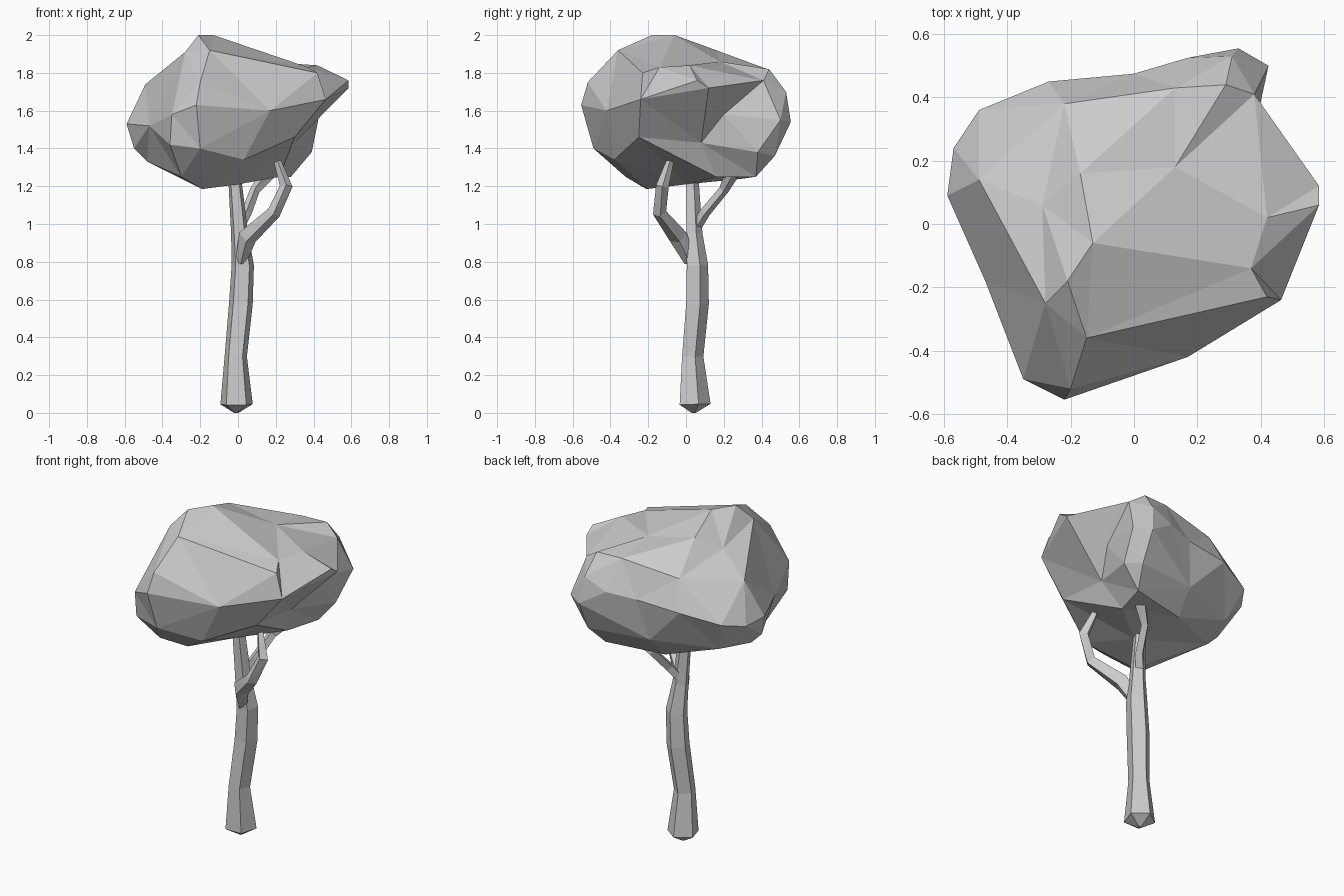
import bpy, bmesh, math
from mathutils import Vector


def finish(bm, name):
    bmesh.ops.recalc_face_normals(bm, faces=bm.faces[:])
    mesh = bpy.data.meshes.new(name)
    bm.to_mesh(mesh)
    bm.free()
    obj = bpy.data.objects.new(name, mesh)
    bpy.context.collection.objects.link(obj)
    return obj


def limb(name, path, sides, phase=0.0):
    """Faceted tube through (x, y, z, radius) stations."""
    bm = bmesh.new()
    pts = [Vector(p[:3]) for p in path]
    rings = []
    for i, p in enumerate(path):
        tangent = (pts[min(i + 1, len(pts) - 1)] - pts[max(i - 1, 0)]).normalized()
        turn = Vector((0, 0, 1)).rotation_difference(tangent)
        ring = []
        for k in range(sides):
            a = phase + 2 * math.pi * k / sides
            ring.append(bm.verts.new(pts[i] + turn @ Vector((math.cos(a), math.sin(a), 0)) * p[3]))
        rings.append(ring)
    for lo, hi in zip(rings, rings[1:]):
        for k in range(sides):
            n = (k + 1) % sides
            bm.faces.new((lo[k], lo[n], hi[n]))
            bm.faces.new((lo[k], hi[n], hi[k]))
    bm.faces.new(rings[0])
    bm.faces.new(rings[-1])
    return finish(bm, name)


def star_shell(name, points, centre):
    """Connect points by their direction from the centre, keeping hollows."""
    bm = bmesh.new()
    c = Vector(centre)
    where = {}
    for p in points:
        v = bm.verts.new((Vector(p) - c).normalized())
        where[v] = Vector(p)
    bmesh.ops.convex_hull(bm, input=bm.verts[:])
    for v in bm.verts:
        v.co = where[v]
    return finish(bm, name)


# Leaf crown
crown = [
    # top
    (-.21, -.18, 2.0), (-.13, -.06, 2.0), (-.17, .16, 1.92), (-.15, -.36, 1.92),
    (-.28, -.25, 1.91), (.13, .18, 1.86), (.13, .43, 1.82), (.29, .44, 1.82),
    # right tip and the hollow under it
    (.37, -.14, 1.83), (.42, .02, 1.84), (.42, -.23, 1.80), (.465, -.24, 1.66),
    (.585, .06, 1.76), (.585, .12, 1.72), (.38, .41, 1.76), (.425, .50, 1.55),
    (.36, .20, 1.58), (.30, .08, 1.43), (.30, -.25, 1.46),
    # back right lobe
    (.33, .555, 1.54), (.31, .53, 1.70), (.39, .38, 1.38), (.33, .47, 1.36),
    (.28, .37, 1.25), (.22, .16, 1.25),
    # front lobe
    (-.22, -.555, 1.63), (-.20, -.52, 1.75), (.17, -.42, 1.60), (-.35, -.49, 1.58),
    (-.36, -.46, 1.42), (-.20, -.49, 1.40), (-.30, -.32, 1.25), (-.19, -.21, 1.185),
    (.03, -.38, 1.34), (.0, .0, 1.21),
    # left lobe
    (-.59, .09, 1.53), (-.57, .24, 1.52), (-.49, .36, 1.55), (-.49, .14, 1.74),
    (-.29, .06, 1.85), (-.47, -.18, 1.52), (-.48, .06, 1.33), (-.42, .28, 1.36),
    # back
    (-.27, .45, 1.60), (-.05, .42, 1.37), (.0, .475, 1.62), (-.07, .30, 1.24),
    (-.22, .38, 1.77), (-.55, .06, 1.40), (.17, .525, 1.64),
]
star_shell("leaf_crown", crown, (0, 0, 1.58))

# Trunk
limb("trunk", [(-.01, .04, 0, .012), (-.008, .04, .045, .09), (-.012, .03, .3, .062),
               (.015, .055, .58, .066), (.025, .055, .78, .062), (.008, .04, .95, .047),
               (-.018, .03, 1.25, .036), (-.02, .03, 1.35, .03)], 5, .3)

# Branches
limb("front_branch", [(.015, .02, .80, .03), (.05, -.04, .93, .05), (.19, -.14, 1.06, .036),
                      (.255, -.125, 1.20, .034), (.21, -.085, 1.33, .02)], 4)
limb("back_branch", [(.0, .05, .98, .03), (.045, .10, 1.06, .028),
                     (.09, .20, 1.18, .026), (.17, .25, 1.28, .04)], 4)
